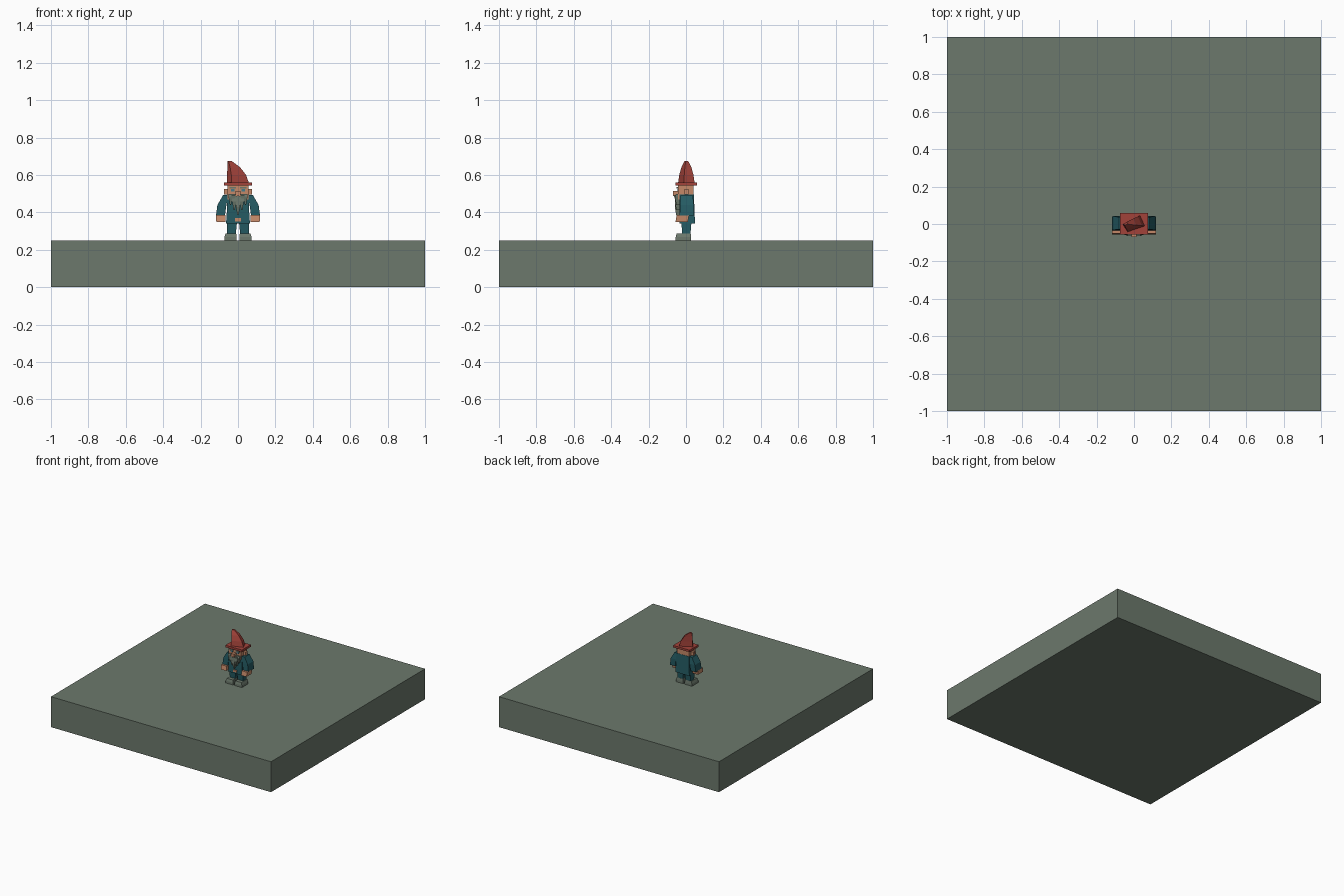
import bpy
import bmesh
from mathutils import Vector

cube = bpy.data.objects.get("Cube")
if cube:
    bpy.data.objects.remove(cube, do_unlink=True)


def material(name, r, g, b):
    m = bpy.data.materials.new(name)
    m.use_nodes = True
    m.diffuse_color = (r, g, b, 1)
    bsdf = next(n for n in m.node_tree.nodes if n.type == 'BSDF_PRINCIPLED')
    bsdf.inputs["Base Color"].default_value = (r, g, b, 1)
    return m


SAGE = material("sage grey", 0.15, 0.19, 0.15)
RED = material("hat red", 0.36, 0.055, 0.042)
TEAL = material("coat teal", 0.018, 0.105, 0.125)
SKIN = material("skin", 0.56, 0.25, 0.14)
BLUE = material("eye blue", 0.06, 0.2, 0.26)


def loft(name, rings, mat):
    """Skin a stack of equal rings of points and cap both ends."""
    bm = bmesh.new()
    loops = [[bm.verts.new(p) for p in ring] for ring in rings]
    for a, b in zip(loops, loops[1:]):
        for i in range(len(a)):
            j = (i + 1) % len(a)
            bm.faces.new((a[i], a[j], b[j], b[i]))
    bm.faces.new(loops[0][::-1])
    bm.faces.new(loops[-1])
    bmesh.ops.recalc_face_normals(bm, faces=bm.faces)
    mesh = bpy.data.meshes.new(name)
    bm.to_mesh(mesh)
    bm.free()
    mesh.materials.append(mat)
    ob = bpy.data.objects.new(name, mesh)
    bpy.context.collection.objects.link(ob)
    return ob


def rect(x0, x1, y0, y1, z):
    return [Vector(p) for p in ((x0, y0, z), (x1, y0, z), (x1, y1, z), (x0, y1, z))]


def box(name, x, y, z, mat):
    return loft(name, [rect(*x, *y, h) for h in z], mat)


def pair(name, rings, mat):
    """Make a left part and its mirrored right twin."""
    loft("left_" + name, rings, mat)
    flipped = [[Vector((-p.x, p.y, p.z)) for p in ring] for ring in rings]
    loft("right_" + name, flipped, mat)


# Ground slab
box("ground_slab", (-1, 1), (-1, 1), (0, 0.25), SAGE)

# Boots and trousers
pair("boot", [rect(0.007, 0.073, -0.055, 0.027, 0.25),
              rect(0.007, 0.073, -0.055, 0.027, 0.268),
              rect(0.010, 0.066, -0.050, 0.025, 0.288)], SAGE)
pair("trouser_leg", [rect(0.012, 0.060, -0.020, 0.024, 0.285),
                     rect(0.004, 0.060, -0.026, 0.030, 0.36)], TEAL)

# Coat with a flared hem
loft("coat", [rect(-0.064, 0.064, -0.036, 0.048, 0.34),
              rect(-0.060, 0.060, -0.036, 0.046, 0.40),
              rect(-0.058, 0.058, -0.034, 0.042, 0.495)], TEAL)
box("belt_buckle", (-0.016, 0.016), (-0.042, -0.035), (0.352, 0.37), SKIN)

# Sleeves hang outward and the hands reach forward
pair("sleeve", [rect(0.070, 0.118, -0.034, 0.040, 0.382),
                rect(0.062, 0.110, -0.032, 0.042, 0.44),
                rect(0.052, 0.080, -0.028, 0.036, 0.492)], TEAL)
pair("hand", [rect(0.068, 0.116, -0.056, 0.010, 0.35),
              rect(0.068, 0.118, -0.050, 0.016, 0.386)], SKIN)

# Head, ears, nose and eyes
box("head", (-0.056, 0.056), (-0.042, 0.040), (0.47, 0.548), SKIN)
pair("ear", [rect(0.054, 0.076, -0.008, 0.014, h) for h in (0.496, 0.525)], SKIN)
box("nose", (-0.014, 0.014), (-0.070, -0.040), (0.488, 0.515), SKIN)
pair("eye", [rect(0.018, 0.038, -0.046, -0.041, h) for h in (0.513, 0.525)], BLUE)
pair("eyebrow", [rect(0.012, 0.046, -0.050, -0.041, h) for h in (0.528, 0.537)], SAGE)

# Beard: overlapping locks, longest in the middle
for i in range(-2, 3):
    x = i * 0.020
    tip = 0.385 + abs(i) * 0.027
    loft(f"beard_lock_{i + 3}",
         [rect(x - 0.003, x + 0.003, -0.052, -0.035, tip),
          rect(x - 0.011, x + 0.011, -0.060, -0.030, tip + 0.045),
          rect(x - 0.012, x + 0.012, -0.054, -0.030, 0.498)], SAGE)
pair("moustache", [rect(0.020, 0.042, -0.062, -0.040, 0.474),
                   rect(0.000, 0.034, -0.064, -0.040, 0.492)], SAGE)

# Hat: square brim and a four-sided peak that sweeps sideways
box("hat_brim", (-0.075, 0.075), (-0.056, 0.060), (0.543, 0.560), RED)
peak = [(-0.060, 0.058, 0.044, 0.558), (-0.058, 0.043, 0.038, 0.60),
        (-0.057, 0.012, 0.027, 0.64), (-0.056, -0.014, 0.018, 0.66),
        (-0.056, -0.034, 0.009, 0.675)]
rings = []
for x0, x1, depth, z in peak:
    lean = (x1 - x0) * 0.22
    rings.append([Vector((x0, 0.002 - depth * 0.1, z)),
                  Vector((x0 + lean, 0.002 - depth, z)),
                  Vector((x1, 0.002 - depth * 0.3, z)),
                  Vector((x1 - lean, 0.002 + depth, z))])
loft("hat_peak", rings, RED)
